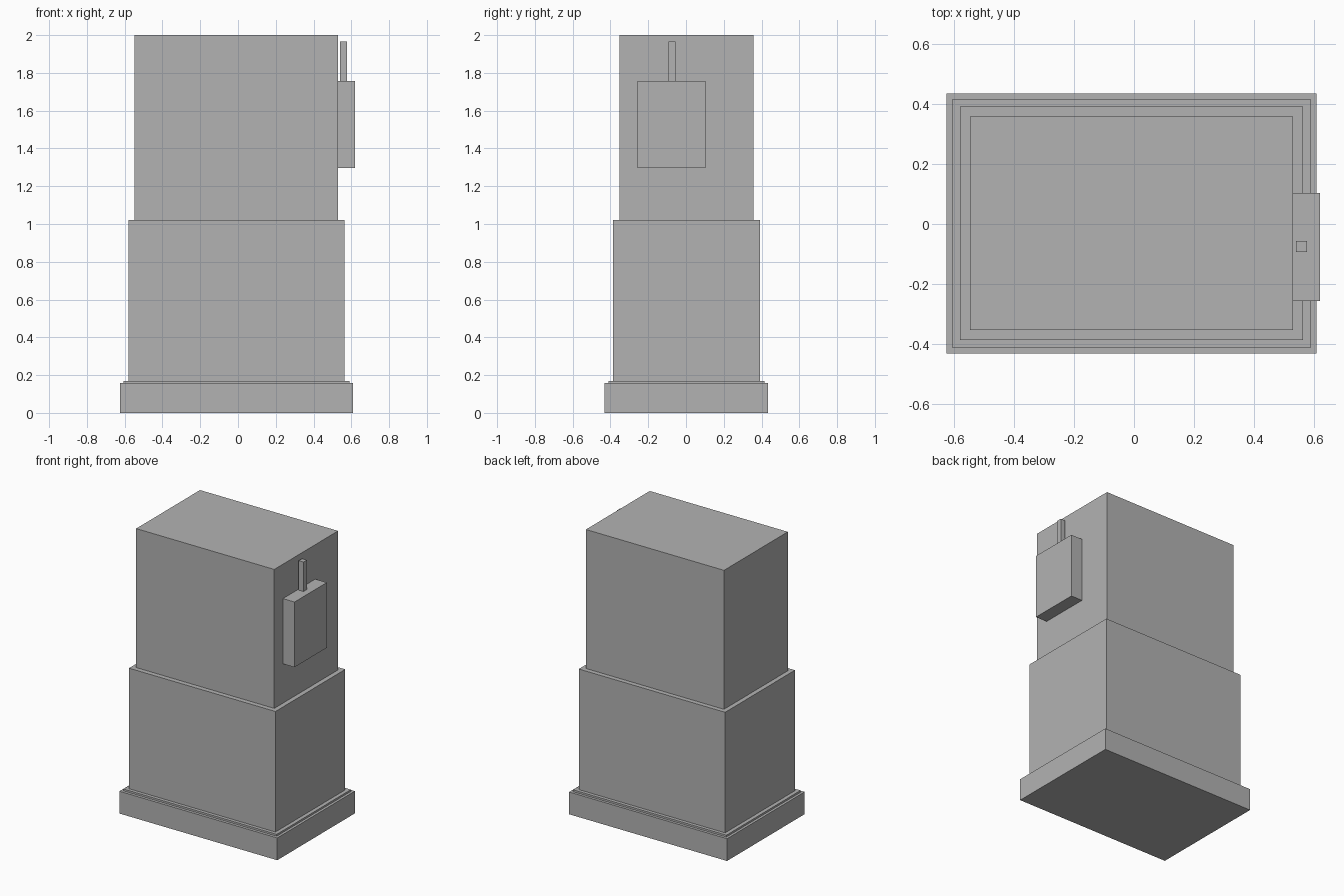
import bpy

if "Cube" in bpy.data.objects:
    bpy.data.objects.remove(bpy.data.objects["Cube"])

grey = bpy.data.materials.new("plain_grey")
grey.diffuse_color = (0.45, 0.45, 0.45, 1)
grey.use_nodes = True
grey.node_tree.nodes["Principled BSDF"].inputs["Base Color"].default_value = grey.diffuse_color


def box(name, x, y, z):
    """Axis-aligned box from (min, max) ranges."""
    spans = (x, y, z)
    bpy.ops.mesh.primitive_cube_add(size=1, location=[(a + b) / 2 for a, b in spans])
    ob = bpy.context.object
    ob.name = name
    ob.scale = [b - a for a, b in spans]
    bpy.ops.object.transform_apply(location=False, rotation=False, scale=True)
    ob.data.materials.append(grey)
    return ob


# Stepped chimney stack, bottom to top
box("base_plinth", (-0.624, 0.608), (-0.431, 0.434), (0.0, 0.157))
box("base_trim", (-0.606, 0.59), (-0.411, 0.415), (0.157, 0.17))
box("lower_block", (-0.579, 0.563), (-0.387, 0.391), (0.17, 1.02))
box("upper_block", (-0.547, 0.53), (-0.353, 0.358), (1.02, 2.0))

# Side-mounted box with its upright conduit
box("side_box", (0.53, 0.62), (-0.256, 0.104), (1.297, 1.757))
box("conduit", (0.539, 0.576), (-0.093, -0.056), (1.757, 1.965))
